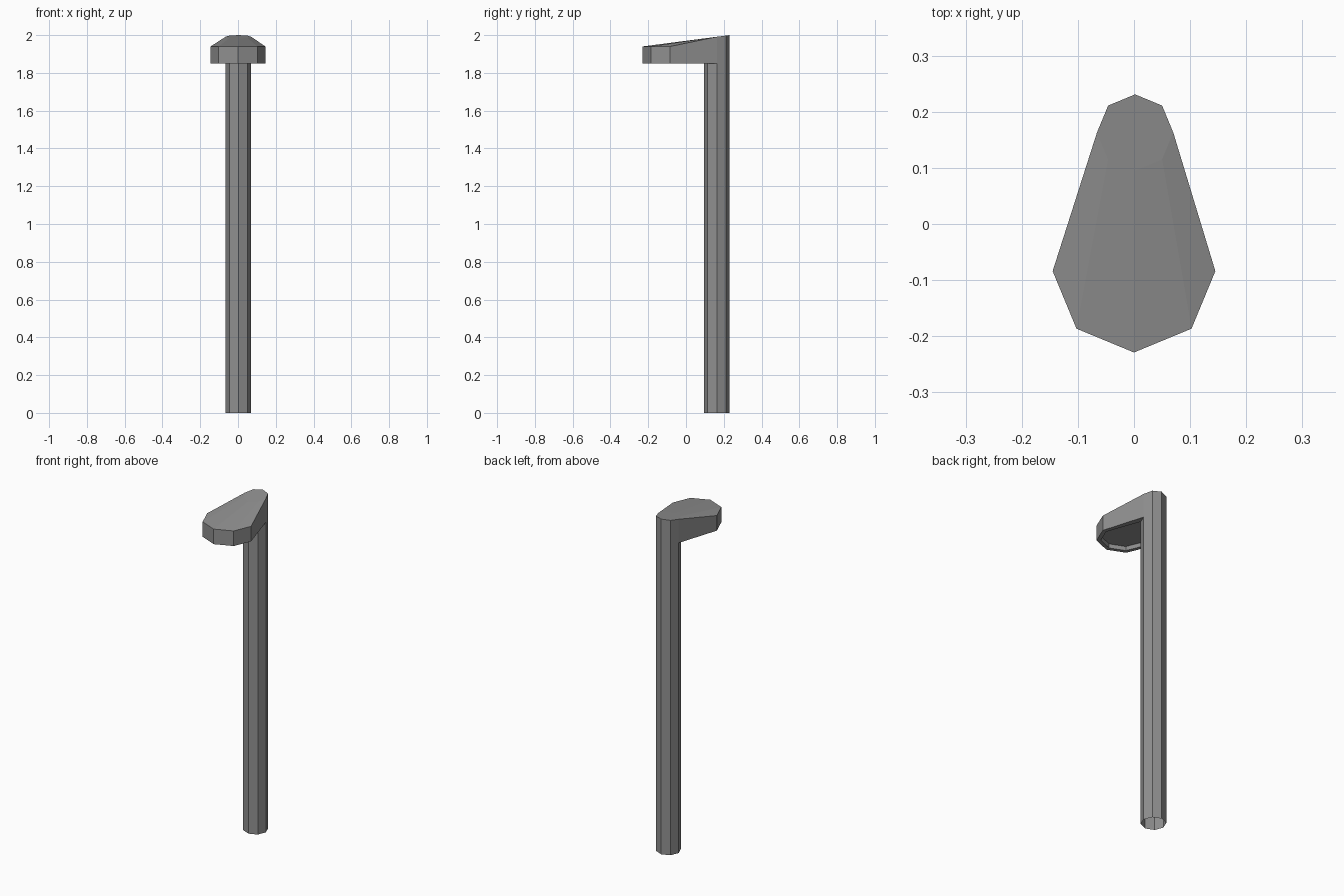
import bpy
import math

if "Cube" in bpy.data.objects:
    bpy.data.objects.remove(bpy.data.objects["Cube"])

HEAD_Z, RIM_Z, RECESS_Z = 1.85, 1.94, 1.875

grey = bpy.data.materials.new("post grey")
grey.diffuse_color = (0.28, 0.28, 0.28, 1)
grey.use_nodes = True
grey.node_tree.nodes["Principled BSDF"].inputs["Base Color"].default_value = grey.diffuse_color


def octagon(cx, cy, r):
    """Nine points, the last repeating the first, counter-clockwise."""
    return [(cx + r * math.cos(k * math.pi / 4), cy + r * math.sin(k * math.pi / 4))
            for k in range(9)]


def at(points, z):
    return [(x, y, z) for x, y in points]


def sloped(points):
    """Lift points onto the sloping top plane."""
    return [(x, y, 2 - (0.231 - y) * 0.06 / 0.46) for x, y in points]


def walls(low, high):
    return [(low[i], low[i + 1], high[i + 1], high[i]) for i in range(len(low) - 1)]


def build(name, faces):
    index, polys = {}, []
    for face in faces:
        polys.append([index.setdefault(tuple(round(c, 5) for c in p), len(index))
                      for p in face])
    mesh = bpy.data.meshes.new(name)
    mesh.from_pydata(list(index), [], polys)
    mesh.materials.append(grey)
    obj = bpy.data.objects.new(name, mesh)
    bpy.context.collection.objects.link(obj)


post = octagon(0.002, 0.163, 0.068)
lamp = octagon(0, -0.084, 0.145)
inner = octagon(0, -0.084, 0.122)

# Post: open octagonal tube, its back running up into the sloped top
post_top = sloped(post)
build("post", walls(at(post[:5], 0), post_top[:5])
      + walls(at(post[4:], 0), at(post[4:], RECESS_Z))
      + [post_top[:8]])

# Lamp head: outline from the post's left side round the front to its right side
outline = [post[4]] + lamp[4:] + [post[8]]
recess = [post[5]] + inner[4:] + [post[7]]
rim_top = [post_top[4]] + at(lamp[4:], RIM_Z) + [post_top[8]]
faces = walls(at(outline, HEAD_Z), rim_top)

# Underside: rim, recess walls and recess floor
low_out, low_in = at(outline, HEAD_Z), at(recess, HEAD_Z)
high_in = at(recess, RECESS_Z)
faces += [f[::-1] for f in walls(low_out, low_in)]
faces += [f[::-1] for f in walls(low_in, high_in)]
faces.append((high_in + at([post[6]], RECESS_Z))[::-1])

# Top: two side strips and the centre panel
p, r = post_top, rim_top
faces += [(p[4], r[1], r[2], p[5]),
          (p[5], r[2], r[3], p[6]),
          (p[6], r[3], r[4], p[7]),
          (p[7], r[4], r[5], p[8])]
build("lamp_head", faces)
